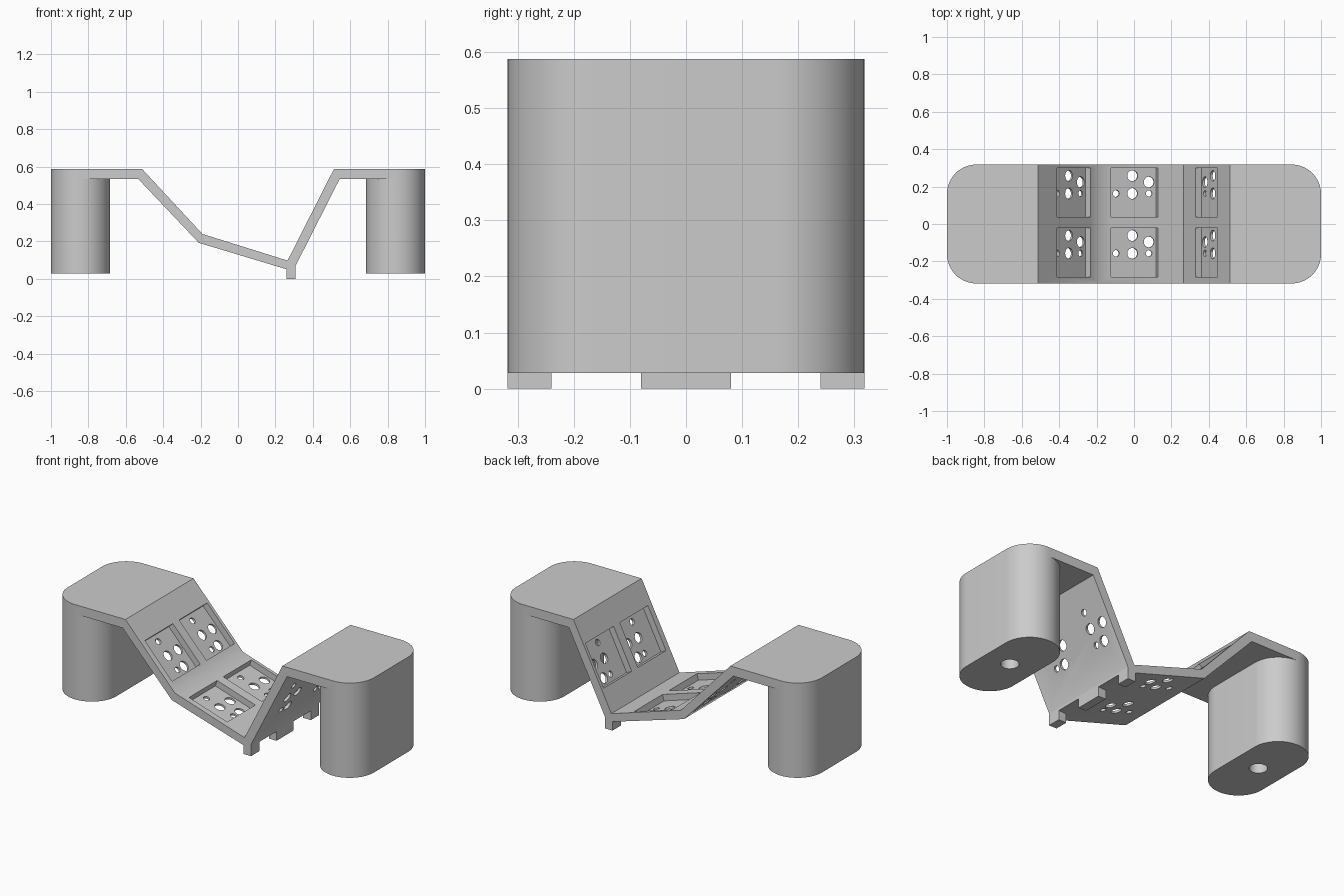
import bpy, bmesh, math
from mathutils import Matrix, Vector

if "Cube" in bpy.data.objects:
    bpy.data.objects.remove(bpy.data.objects["Cube"], do_unlink=True)

grey = bpy.data.materials.new("plain_grey")
grey.use_nodes = True
grey.diffuse_color = (0.6, 0.6, 0.6, 1)
grey.node_tree.nodes["Principled BSDF"].inputs["Base Color"].default_value = (0.6, 0.6, 0.6, 1)

HALF_Y = 0.318      # half depth of the whole bracket
TOP = 0.588         # top surface height
POST_R = 0.158      # rounding of the posts
POST_X = 1 - POST_R
POST_Z = 0.028


def make(name, bm):
    bmesh.ops.recalc_face_normals(bm, faces=bm.faces)
    mesh = bpy.data.meshes.new(name)
    bm.to_mesh(mesh)
    bm.free()
    mesh.materials.append(grey)
    ob = bpy.data.objects.new(name, mesh)
    bpy.context.collection.objects.link(ob)
    return ob


def extrude(bm, points, offset):
    face = bm.faces.new([bm.verts.new(p) for p in points])
    new = bmesh.ops.extrude_face_region(bm, geom=[face])["geom"]
    bmesh.ops.translate(bm, vec=offset, verts=[v for v in new if isinstance(v, bmesh.types.BMVert)])


def box(bm, centre, size, frame=Matrix()):
    mat = frame @ Matrix.Translation(centre) @ Matrix.Diagonal((*size, 1))
    bmesh.ops.create_cube(bm, size=1, matrix=mat)


def cylinder(bm, centre, radius, depth, frame=Matrix()):
    bmesh.ops.create_cone(bm, cap_ends=True, segments=32, radius1=radius, radius2=radius,
                          depth=depth, matrix=frame @ Matrix.Translation(centre))


def combine(target, other, operation):
    mod = target.modifiers.new(operation.lower(), "BOOLEAN")
    mod.operation, mod.solver, mod.object = operation, "EXACT", other
    bpy.ops.object.select_all(action="DESELECT")
    bpy.context.view_layer.objects.active = target
    target.select_set(True)
    bpy.ops.object.modifier_apply(modifier=mod.name)
    bpy.data.objects.remove(other, do_unlink=True)


# Folded plate, drawn as a side profile and extruded through the depth
upper = [(-POST_X, TOP), (-0.513, TOP), (-0.19, 0.24), (0.265, 0.098), (0.513, TOP), (POST_X, TOP)]
lower = [(POST_X, 0.533), (0.543, 0.533), (0.308, 0.07), (0.308, 0.055), (0.258, 0.052),
         (-0.21, 0.193), (-0.532, 0.533), (-POST_X, 0.533)]
bm = bmesh.new()
extrude(bm, [(x, -HALF_Y, z) for x, z in upper + lower], (0, 2 * HALF_Y, 0))
bracket = make("folded_bracket", bm)

# Posts with half-round ends, joined to the plate
end_y = HALF_Y - POST_R
for side in (-1, 1):
    outline = []
    for sign in (1, -1):
        for i in range(33):
            a = math.pi * i / 32
            outline.append((side * POST_X + sign * POST_R * math.cos(a),
                            sign * (end_y + POST_R * math.sin(a)), POST_Z))
    bm = bmesh.new()
    extrude(bm, outline, (0, 0, TOP - POST_Z))
    combine(bracket, make("post", bm), "UNION")

# Three tabs under the fold
bm = bmesh.new()
for y0, y1 in ((-HALF_Y, -0.24), (-0.08, 0.08), (0.24, HALF_Y)):
    box(bm, (0.283, (y0 + y1) / 2, 0.034), (0.05, y1 - y0, 0.068))
combine(bracket, make("tabs", bm), "UNION")

# Square pockets and their pin holes, two on each sloping panel
DEPTH, SIZE = 0.037, 0.262
panels = [((-0.321, 0.382), 1, 2), ((0.003, 0.18), 2, 3), ((0.388, 0.341), 4, 3)]
pins = [(0, 0.09, 0.029), (0, -0.005, 0.029), (0.092, 0.056, 0.029),
        (-0.092, -0.005, 0.018), (0.092, -0.005, 0.017)]
pockets, holes = bmesh.new(), bmesh.new()
for (x, z), high, low in panels:
    down = Vector((upper[low][0] - upper[high][0], 0, upper[low][1] - upper[high][1])).normalized()
    across = Vector((0, 1, 0))
    normal = down.cross(across)
    if normal.z < 0:
        normal = -normal
    for y in (0.168, -0.152):
        frame = Matrix.Translation((x, y, z)) @ Matrix((down, across, normal)).transposed().to_4x4()
        box(pockets, (0, 0, 0), (SIZE, SIZE, 2 * DEPTH), frame)
        for u, v, r in pins:
            cylinder(holes, (u, v, -0.04), r, 0.06, frame)

# Screw holes in the post bottoms
for side in (-1, 1):
    cylinder(holes, (side * POST_X, 0, POST_Z), 0.048, 0.6, Matrix())

combine(bracket, make("pocket_cutter", pockets), "DIFFERENCE")
combine(bracket, make("hole_cutter", holes), "DIFFERENCE")

bpy.ops.object.select_all(action="DESELECT")
bracket.select_set(True)
bpy.context.view_layer.objects.active = bracket
bpy.ops.object.shade_smooth_by_angle(angle=math.radians(30))
